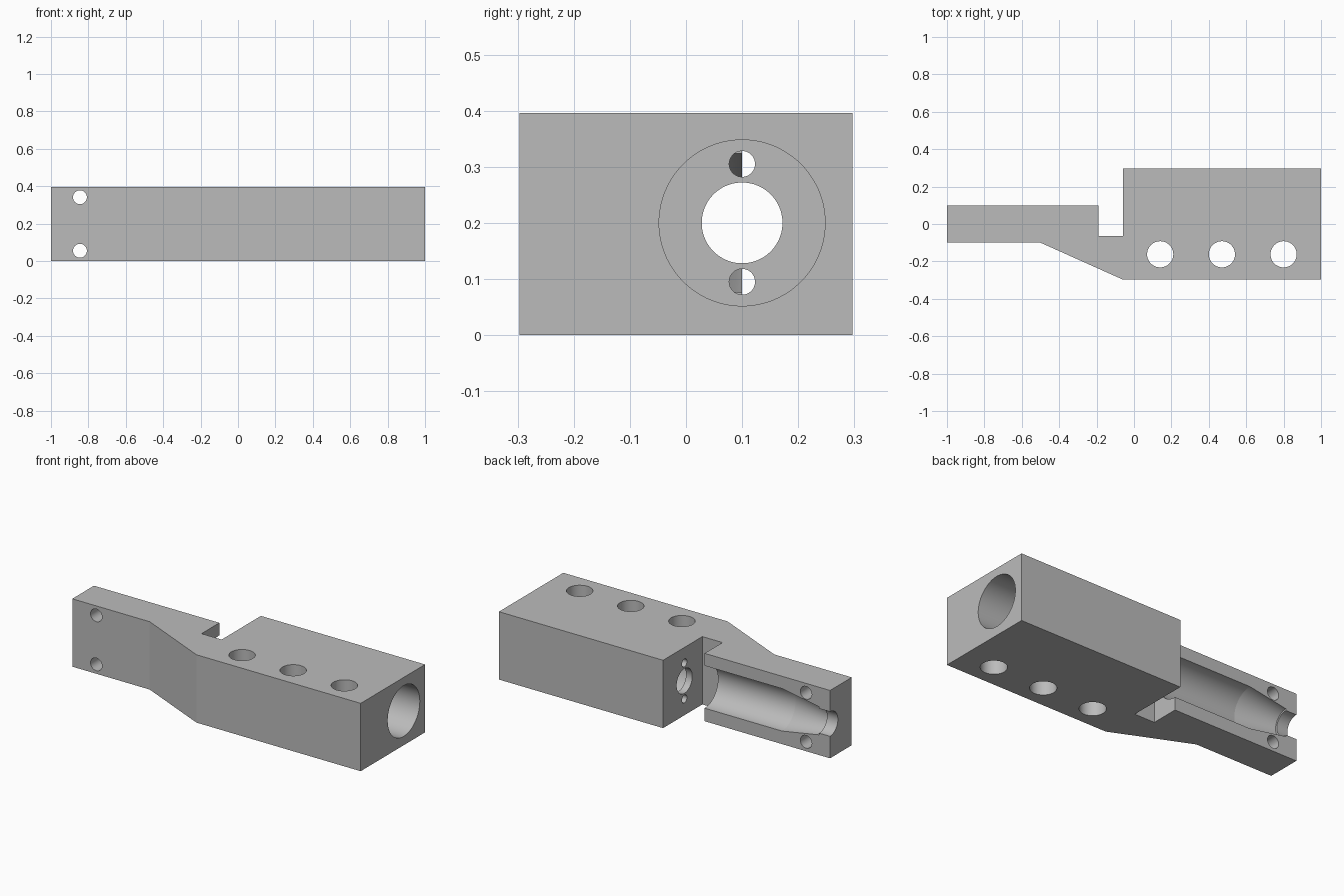
import bpy, bmesh, math
from mathutils import Matrix, Vector

cube = bpy.data.objects.get("Cube")
if cube:
    bpy.data.objects.remove(cube, do_unlink=True)

grey = bpy.data.materials.new("plain grey")
grey.use_nodes = True
GREY = (0.5, 0.5, 0.5, 1)
grey.diffuse_color = GREY
grey.node_tree.nodes["Principled BSDF"].inputs["Base Color"].default_value = GREY

BORE_Y, BORE_Z = 0.1, 0.2
SIDES = 64


def finish(name, bm):
    bmesh.ops.recalc_face_normals(bm, faces=bm.faces)
    mesh = bpy.data.meshes.new(name)
    bm.to_mesh(mesh)
    bm.free()
    mesh.materials.append(grey)
    ob = bpy.data.objects.new(name, mesh)
    bpy.context.collection.objects.link(ob)
    return ob


def extrude_outline(name, outline, height):
    bm = bmesh.new()
    base = bm.faces.new([bm.verts.new((x, y, 0)) for x, y in outline])
    top = bmesh.ops.extrude_face_region(bm, geom=[base])["geom"]
    bmesh.ops.translate(bm, vec=(0, 0, height),
                        verts=[v for v in top if isinstance(v, bmesh.types.BMVert)])
    return finish(name, bm)


def turned(name, profile, origin, axis):
    """Solid of revolution from (distance along axis, radius) pairs."""
    bm = bmesh.new()
    turn = Vector((0, 0, 1)).rotation_difference(Vector(axis)).to_matrix()
    rings = []
    for d, r in profile:
        ring = []
        for i in range(SIDES):
            a = 2 * math.pi * (i + 0.5) / SIDES
            p = turn @ Vector((r * math.cos(a), r * math.sin(a), d))
            ring.append(bm.verts.new(p + Vector(origin)))
        rings.append(ring)
    for lo, hi in zip(rings, rings[1:]):
        for i in range(SIDES):
            j = (i + 1) % SIDES
            bm.faces.new((lo[i], lo[j], hi[j], hi[i]))
    bm.faces.new(rings[0])
    bm.faces.new(rings[-1])
    return finish(name, bm)


# Body: thick block, notch, sloped shoulder and thin wing
outline = [(-1, -0.1), (-0.5, -0.1), (-0.06, -0.297), (1, -0.297), (1, 0.297),
           (-0.06, 0.297), (-0.06, -0.065), (-0.19, -0.065), (-0.19, 0.1), (-1, 0.1)]
body = extrude_outline("split_block_body", outline, 0.396)

cutters = []

# Stepped main bore through the thick block
cutters.append(turned("main_bore_cutter",
                      [(-0.1, 0.072), (-0.02, 0.072), (-0.02, 0.148), (1.1, 0.148)],
                      (0, BORE_Y, BORE_Z), (1, 0, 0)))

# Half-open, bottle-shaped cavity along the wing
cutters.append(turned("wing_cavity_cutter",
                      [(-1.1, 0.072), (-0.93, 0.072), (-0.93, 0.082),
                       (-0.69, 0.124), (-0.13, 0.124)],
                      (0, BORE_Y, BORE_Z), (1, 0, 0)))

# Small pin holes in the thin end wall, and cross holes through the wing
for side in (-1, 1):
    cutters.append(turned("pin_hole_cutter", [(-0.1, 0.023), (0.03, 0.023)],
                          (0, BORE_Y, BORE_Z + side * 0.105), (1, 0, 0)))
    cutters.append(turned("cross_hole_cutter", [(-0.3, 0.037), (0.3, 0.037)],
                          (-0.845, 0, 0.198 + side * 0.143), (0, 1, 0)))

# Three vertical mounting holes
for x in (0.14, 0.47, 0.8):
    cutters.append(turned("mounting_hole_cutter", [(-0.1, 0.07), (0.5, 0.07)],
                          (x, -0.162, 0), (0, 0, 1)))

# Cut everything, then discard the cutters
bpy.ops.object.select_all(action="DESELECT")
body.select_set(True)
bpy.context.view_layer.objects.active = body
for cutter in cutters:
    mod = body.modifiers.new("cut", "BOOLEAN")
    mod.operation = "DIFFERENCE"
    mod.solver = "EXACT"
    mod.object = cutter
    bpy.ops.object.modifier_apply(modifier=mod.name)
    bpy.data.objects.remove(cutter, do_unlink=True)

bpy.ops.object.shade_smooth_by_angle(angle=math.radians(8))
